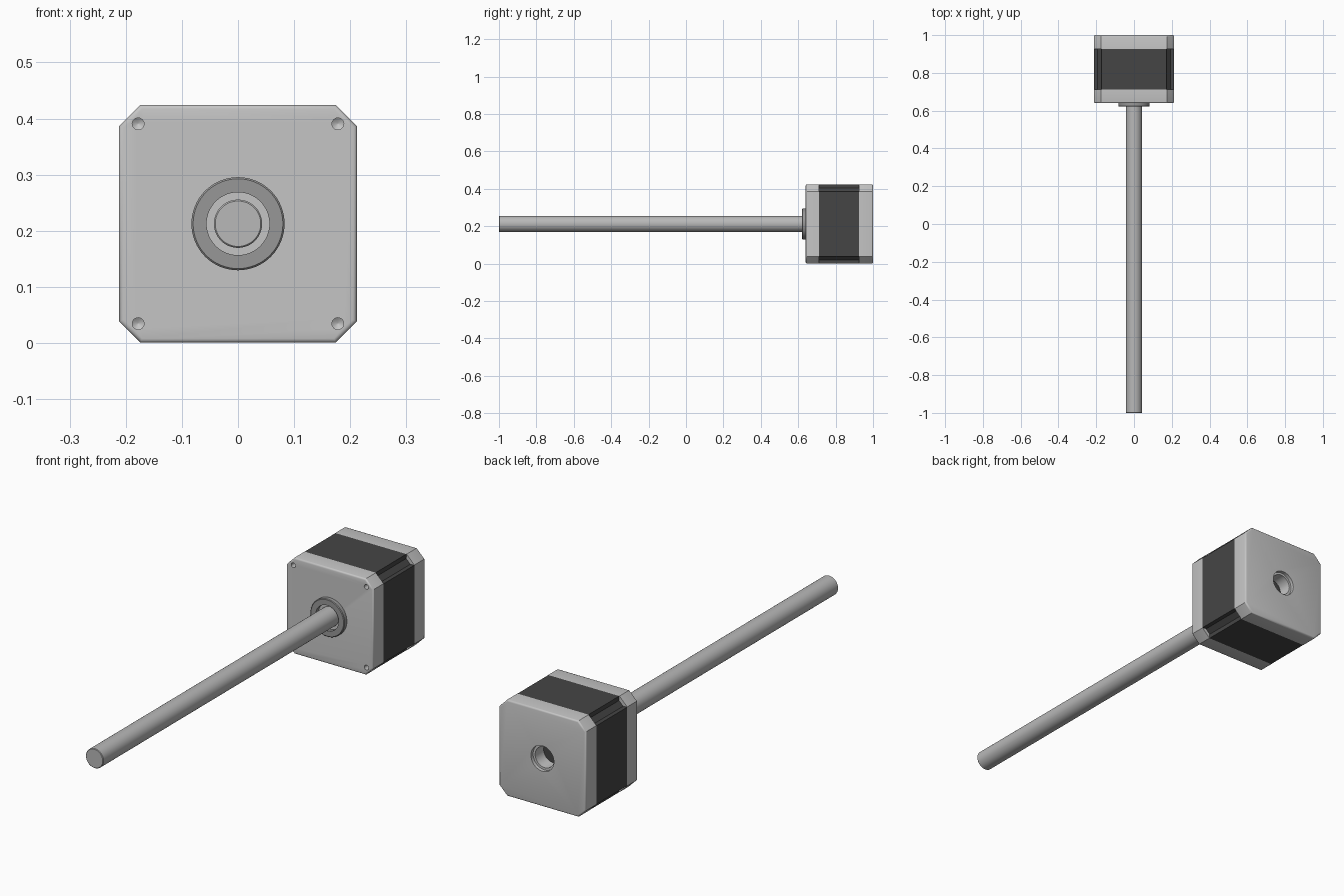
import bpy, bmesh, math

if "Cube" in bpy.data.objects:
    bpy.data.objects.remove(bpy.data.objects["Cube"])

AXIS_Z = 0.2125   # height of the shaft axis
HALF = 0.2118     # half width of the housing
FLAT = 0.174      # half length of each straight side


def material(name, value):
    m = bpy.data.materials.new(name)
    m.use_nodes = True
    color = (value, value, value, 1)
    m.diffuse_color = color
    m.node_tree.nodes["Principled BSDF"].inputs["Base Color"].default_value = color
    return m


light_metal = material("light_metal", 0.56)
shaft_steel = material("shaft_steel", 0.48)
ring_grey = material("ring_grey", 0.31)
dark_core = material("dark_core", 0.06)


def finish(name, bm, mat):
    bmesh.ops.recalc_face_normals(bm, faces=bm.faces)
    me = bpy.data.meshes.new(name)
    bm.to_mesh(me)
    bm.free()
    ob = bpy.data.objects.new(name, me)
    bpy.context.collection.objects.link(ob)
    ob.location.z = AXIS_Z
    me.materials.append(mat)
    return ob


def smooth(ob):
    bpy.ops.object.select_all(action="DESELECT")
    ob.select_set(True)
    bpy.context.view_layer.objects.active = ob
    bpy.ops.object.shade_smooth_by_angle(angle=math.radians(40))


def prism(name, corner, y0, y1, mat, rounded_y=None):
    """Extrude a four-fold symmetric outline, given by one corner, along y."""
    outline = []
    for k in range(4):
        c, s = round(math.cos(k * math.pi / 2)), round(math.sin(k * math.pi / 2))
        outline += [(c * x - s * z, s * x + c * z) for x, z in corner]
    bm = bmesh.new()
    base = bm.faces.new([bm.verts.new((x, y0, z)) for x, z in outline])
    ext = bmesh.ops.extrude_face_region(bm, geom=[base])["geom"]
    for v in ext:
        if isinstance(v, bmesh.types.BMVert):
            v.co.y = y1
    if rounded_y is not None:
        rim = [e for e in bm.edges
               if all(abs(v.co.y - rounded_y) < 1e-5 for v in e.verts)]
        bmesh.ops.bevel(bm, geom=rim, offset=0.007, segments=3,
                        profile=0.5, affect="EDGES")
    return finish(name, bm, mat)


def lathe(name, profile, mat, closed=False, sides=64, cx=0, cz=0):
    """Spin (radius, y) points around the y direction."""
    bm = bmesh.new()
    rings = [[bm.verts.new((cx + r * math.cos(2 * math.pi * i / sides), y,
                            cz + r * math.sin(2 * math.pi * i / sides)))
              for i in range(sides)] for r, y in profile]
    pairs = list(zip(rings, rings[1:]))
    if closed:
        pairs.append((rings[-1], rings[0]))
    else:
        bm.faces.new(rings[0])
        bm.faces.new(rings[-1])
    for a, b in pairs:
        for i in range(sides):
            j = (i + 1) % sides
            bm.faces.new((a[i], a[j], b[j], b[i]))
    return finish(name, bm, mat)


def cut(ob, cutter):
    mod = ob.modifiers.new("hole", "BOOLEAN")
    mod.operation = "DIFFERENCE"
    mod.solver = "EXACT"
    mod.object = cutter
    bpy.context.view_layer.objects.active = ob
    bpy.ops.object.modifier_apply(modifier=mod.name)
    bpy.data.objects.remove(cutter)


# Housing: two chamfered end caps around a dark core with notched corners
chamfer = [(HALF, FLAT), (FLAT, HALF)]
notch = [(HALF, 0.173), (0.192, 0.172), (0.172, 0.192), (0.173, HALF)]
front_cap = prism("front_cap", chamfer, 0.64, 0.712, light_metal, 0.64)
back_cap = prism("back_cap", chamfer, 0.926, 1.0, light_metal, 1.0)
core = prism("motor_core", notch, 0.712, 0.926, dark_core)

# Four blind screw holes with conical ends
for sx in (-1, 1):
    for sz in (-1, 1):
        cut(front_cap, lathe("screw_hole", [(0.0105, 0.62), (0.0105, 0.67), (0.001, 0.677)],
                             light_metal, sides=24, cx=sx * 0.178, cz=sz * 0.178))

# Stepped bore through the back cap
cut(back_cap, lathe("back_bore", [(0.046, 0.9), (0.046, 0.985), (0.056, 0.985), (0.056, 1.05)],
                    light_metal))

# Raised pilot ring and the long shaft
pilot_ring = lathe("pilot_ring", [(0.056, 0.642), (0.056, 0.621), (0.080, 0.621),
                                  (0.083, 0.624), (0.083, 0.642)], ring_grey, closed=True)
shaft = lathe("shaft", [(0.0405, -1.0), (0.043, -0.9975), (0.043, 0.66)], shaft_steel)

for part in (front_cap, back_cap, core, pilot_ring, shaft):
    smooth(part)
